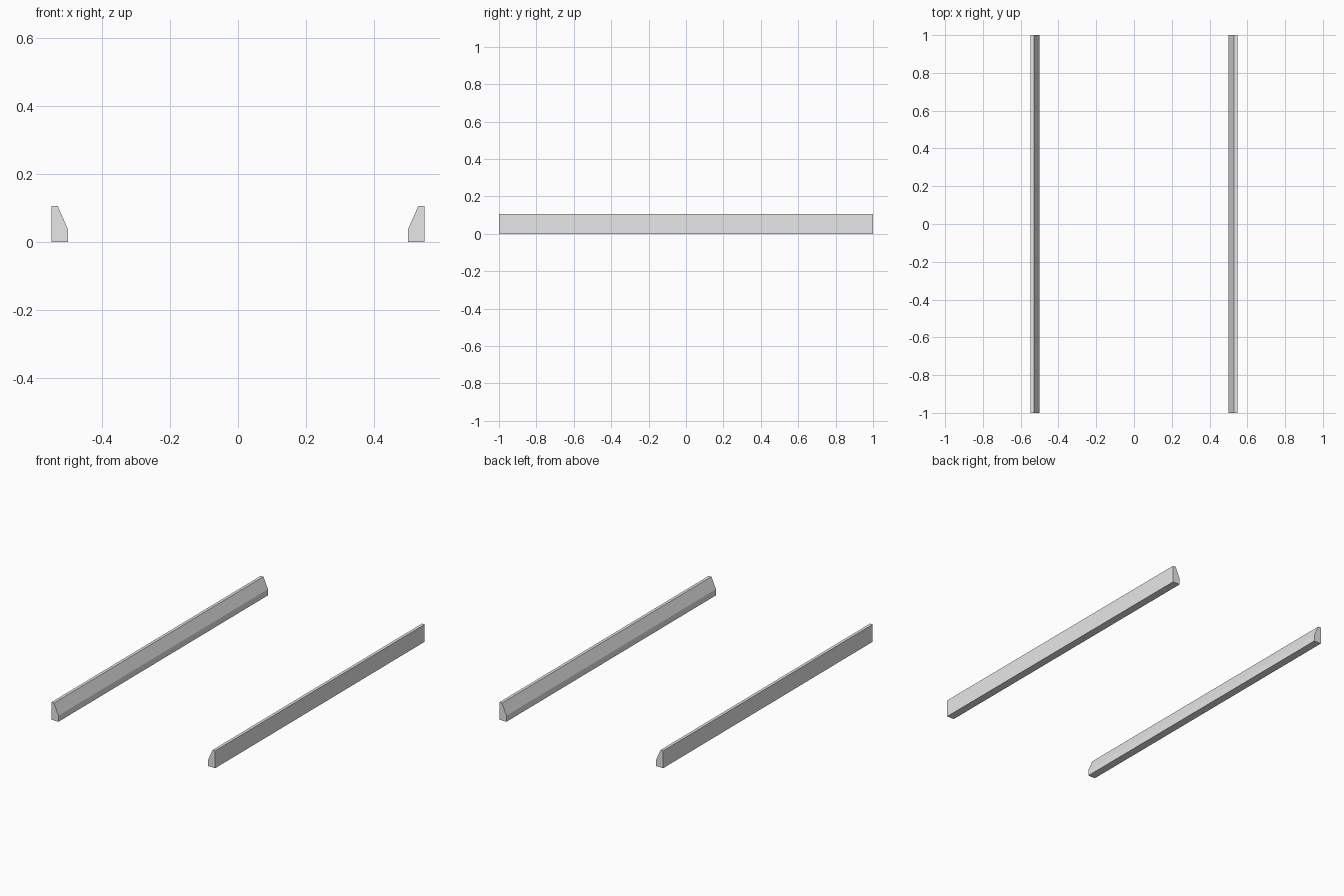
import bpy
import bmesh

cube = bpy.data.objects.get("Cube")
if cube:
    bpy.data.objects.remove(cube, do_unlink=True)

# Single light grey finish
GREY = (0.8, 0.8, 0.8, 1.0)
grey = bpy.data.materials.new("light_grey")
grey.use_nodes = True
grey.diffuse_color = GREY
grey.node_tree.nodes["Principled BSDF"].inputs["Base Color"].default_value = GREY

# Rail cross-section (x, z): upright outer side, chamfered inner side
PROFILE = [(0.5, 0), (0.548, 0), (0.548, 0.105), (0.53, 0.105), (0.5, 0.037)]
LENGTH = 2.0


def make_rail(name, side):
    """Extrude the profile along y; side is +1 for left, -1 for right."""
    bm = bmesh.new()
    end = bm.faces.new([bm.verts.new((side * x, -LENGTH / 2, z)) for x, z in PROFILE])
    extruded = bmesh.ops.extrude_face_region(bm, geom=[end], use_keep_orig=True)
    verts = [g for g in extruded["geom"] if isinstance(g, bmesh.types.BMVert)]
    bmesh.ops.translate(bm, verts=verts, vec=(0, LENGTH, 0))
    bmesh.ops.recalc_face_normals(bm, faces=bm.faces)
    mesh = bpy.data.meshes.new(name)
    bm.to_mesh(mesh)
    bm.free()
    mesh.materials.append(grey)
    bpy.context.collection.objects.link(bpy.data.objects.new(name, mesh))


# Mirrored pair of rails
for name, side in (("left_rail", 1), ("right_rail", -1)):
    make_rail(name, side)
